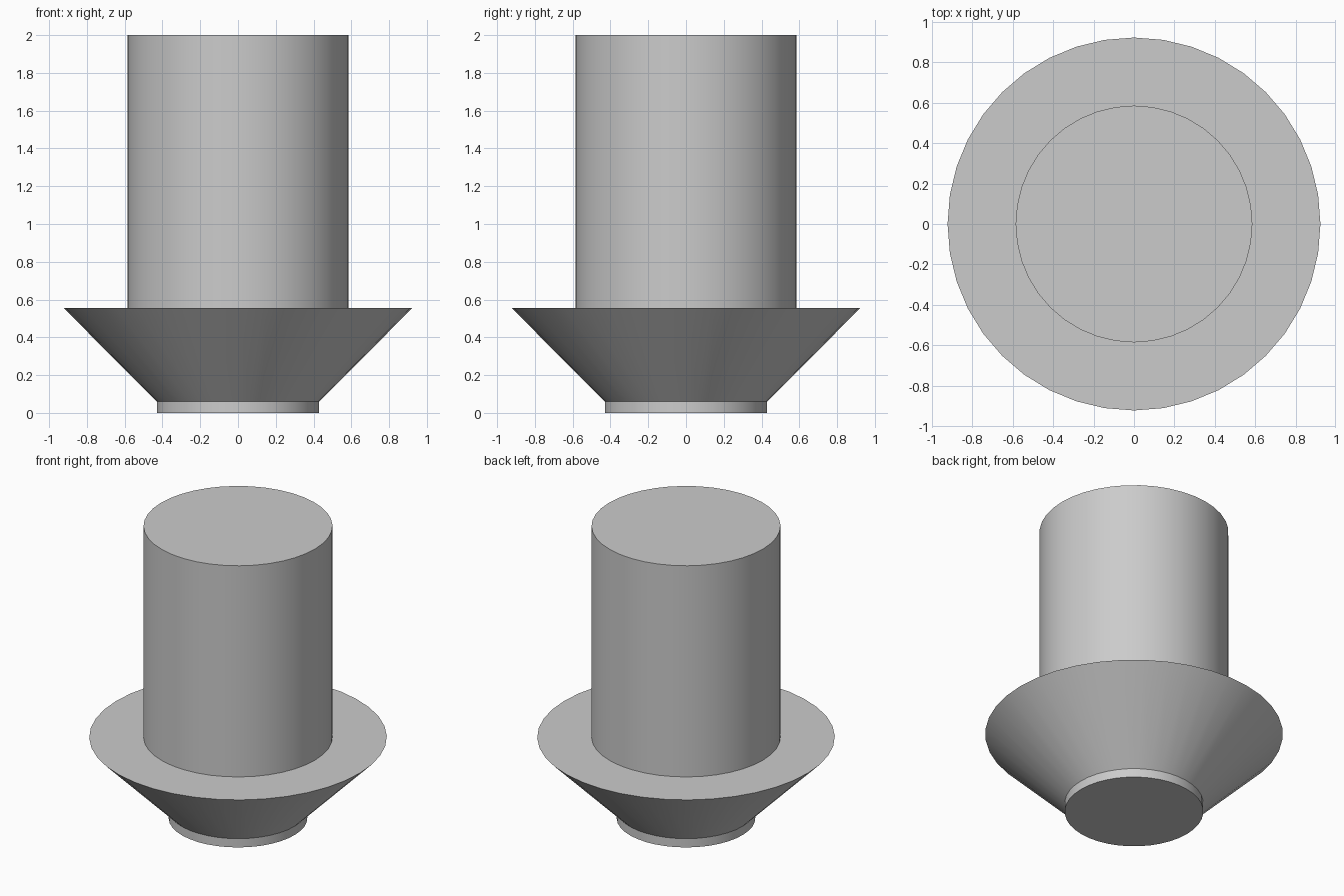
import bpy
import math

SIDES = 40

cube = bpy.data.objects.get("Cube")
if cube:
    bpy.data.objects.remove(cube, do_unlink=True)

grey = bpy.data.materials.new("plain_grey")
grey.use_nodes = True
color = (0.6, 0.6, 0.6, 1)
grey.diffuse_color = color
grey.node_tree.nodes["Principled BSDF"].inputs["Base Color"].default_value = color


def round_part(name, bottom_radius, top_radius, bottom, top):
    bpy.ops.mesh.primitive_cone_add(
        vertices=SIDES, radius1=bottom_radius, radius2=top_radius,
        depth=top - bottom, location=(0, 0, (bottom + top) / 2))
    part = bpy.context.object
    part.name = name
    part.data.materials.append(grey)
    bpy.ops.object.shade_smooth_by_angle(angle=math.radians(30))


# Short foot disc, flared collar and tall shaft stacked on one axis
round_part("foot_disc", 0.43, 0.43, 0, 0.06)
round_part("flared_collar", 0.43, 0.923, 0.06, 0.555)
round_part("shaft", 0.586, 0.586, 0.555, 2)
